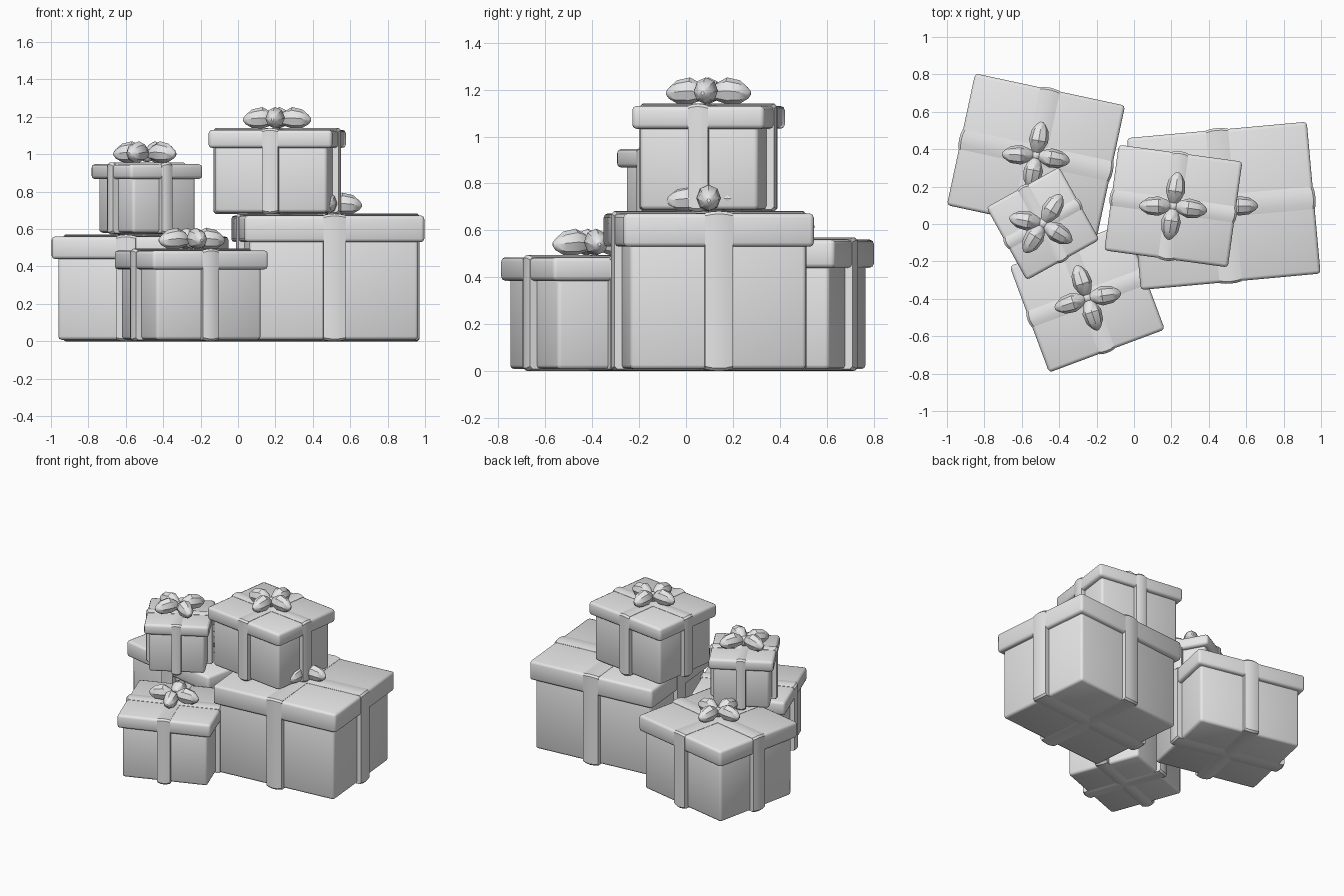
import bpy, bmesh, math
from mathutils import Matrix, Vector

cube = bpy.data.objects.get("Cube")
if cube:
    bpy.data.objects.remove(cube, do_unlink=True)

grey = bpy.data.materials.new("light_grey")
grey.use_nodes = True
grey.diffuse_color = (0.8, 0.8, 0.8, 1)
grey.node_tree.nodes["Principled BSDF"].inputs["Base Color"].default_value = (0.8, 0.8, 0.8, 1)


def finish(bm, name, place, angle):
    """Turn a bmesh into a placed, shaded object."""
    bmesh.ops.recalc_face_normals(bm, faces=bm.faces)
    mesh = bpy.data.meshes.new(name)
    bm.to_mesh(mesh)
    bm.free()
    mesh.materials.append(grey)
    ob = bpy.data.objects.new(name, mesh)
    bpy.context.collection.objects.link(ob)
    ob.matrix_world = place
    bpy.ops.object.select_all(action='DESELECT')
    ob.select_set(True)
    bpy.context.view_layer.objects.active = ob
    bpy.ops.object.shade_smooth_by_angle(angle=math.radians(angle))
    return ob


def rounded_box(name, place, w, d, z0, z1):
    bm = bmesh.new()
    bmesh.ops.create_cube(bm, size=1)
    bmesh.ops.scale(bm, vec=(w, d, z1 - z0), verts=bm.verts)
    bmesh.ops.translate(bm, vec=(0, 0, (z0 + z1) / 2), verts=bm.verts)
    bmesh.ops.bevel(bm, geom=bm.edges[:], offset=0.018, segments=2,
                    profile=0.5, affect='EDGES')
    finish(bm, name, place, 50)


def bridge(bm, rings):
    """Skin closed rings of equal length."""
    for a, b in zip(rings, rings[1:]):
        n = len(a)
        for i in range(n):
            bm.faces.new((a[i], a[(i + 1) % n], b[(i + 1) % n], b[i]))


def ribbon(name, place, half, height, width):
    """Band with an arched section, wrapped around the box in the xz plane."""
    bm = bmesh.new()
    rings = []
    cut = 0.012
    section = [(-0.5, -0.045), (-0.5, 0.002), (-0.25, 0.008), (0, 0.01),
               (0.25, 0.008), (0.5, 0.002), (0.5, -0.045)]
    for u, out in section:
        a, lo, hi = half + out, 0.01 - out, height + out
        pts = [(a - cut, lo), (a, lo + cut), (a, hi - cut), (a - cut, hi)]
        pts += [(-x, z) for x, z in reversed(pts)]
        rings.append([bm.verts.new((x, u * width, z)) for x, z in pts])
    bridge(bm, rings)
    finish(bm, name, place, 40)


def petal(name, place):
    """Plump pointed loop lying along +x."""
    bm = bmesh.new()
    rings = []
    stations = [(0.0, 0.045, 0.012), (0.035, 0.06, 0.034), (0.08, 0.065, 0.052),
                (0.135, 0.06, 0.045), (0.17, 0.055, 0.022), (0.182, 0.055, 0.007)]
    for x, z, r in stations:
        rings.append([bm.verts.new((x, r * math.cos(t), z + 1.1 * r * math.sin(t)))
                      for t in (math.tau * i / 8 for i in range(8))])
    bridge(bm, rings)
    bm.faces.new(rings[0])
    bm.faces.new(rings[-1])
    finish(bm, name, place, 35)


def spin(deg):
    return Matrix.Rotation(math.radians(deg), 4, 'Z')


def present(name, pos, turn, size, height, lid, band, bow, skew):
    w, d = size
    place = Matrix.Translation(Vector(pos)) @ spin(turn)
    rounded_box(name + "_body", place, w - 0.06, d - 0.06, 0.008, height - 0.02)
    rounded_box(name + "_lid", place, w, d, height - lid, height)
    ribbon(name + "_ribbon_across", place, w / 2, height, band)
    ribbon(name + "_ribbon_along", place @ spin(90), d / 2, height, band)
    # Four-petal bow on the lid
    top = Matrix.Translation(Vector(pos) + Vector((0, 0, height)))
    for i, a in enumerate((0, 90, 180 + skew, 270)):
        petal(f"{name}_bow_petal_{i + 1}", top @ spin(bow + a))
    bm = bmesh.new()
    bmesh.ops.create_uvsphere(bm, u_segments=8, v_segments=6, radius=0.035)
    finish(bm, name + "_bow_knot", top @ Matrix.Translation((0, 0, 0.045)), 35)


present("back_right_gift", (-0.524, 0.367, 0), -12.1, (0.82, 0.72), 0.56, 0.12, 0.108, -10, 8)
present("large_left_gift", (0.48, 0.097, 0), 5.2, (0.965, 0.815), 0.672, 0.142, 0.12, 0, 8)
present("front_gift", (-0.25, -0.395, 0), 20.4, (0.66, 0.606), 0.485, 0.1, 0.09, 198, -10)
present("upper_left_gift", (0.21, 0.096, 0.68), -7.8, (0.667, 0.57), 0.45, 0.097, 0.086, -8, 8)
present("small_upper_gift", (-0.487, 0.002, 0.572), 29, (0.445, 0.445), 0.375, 0.08, 0.065, -32, 22)
